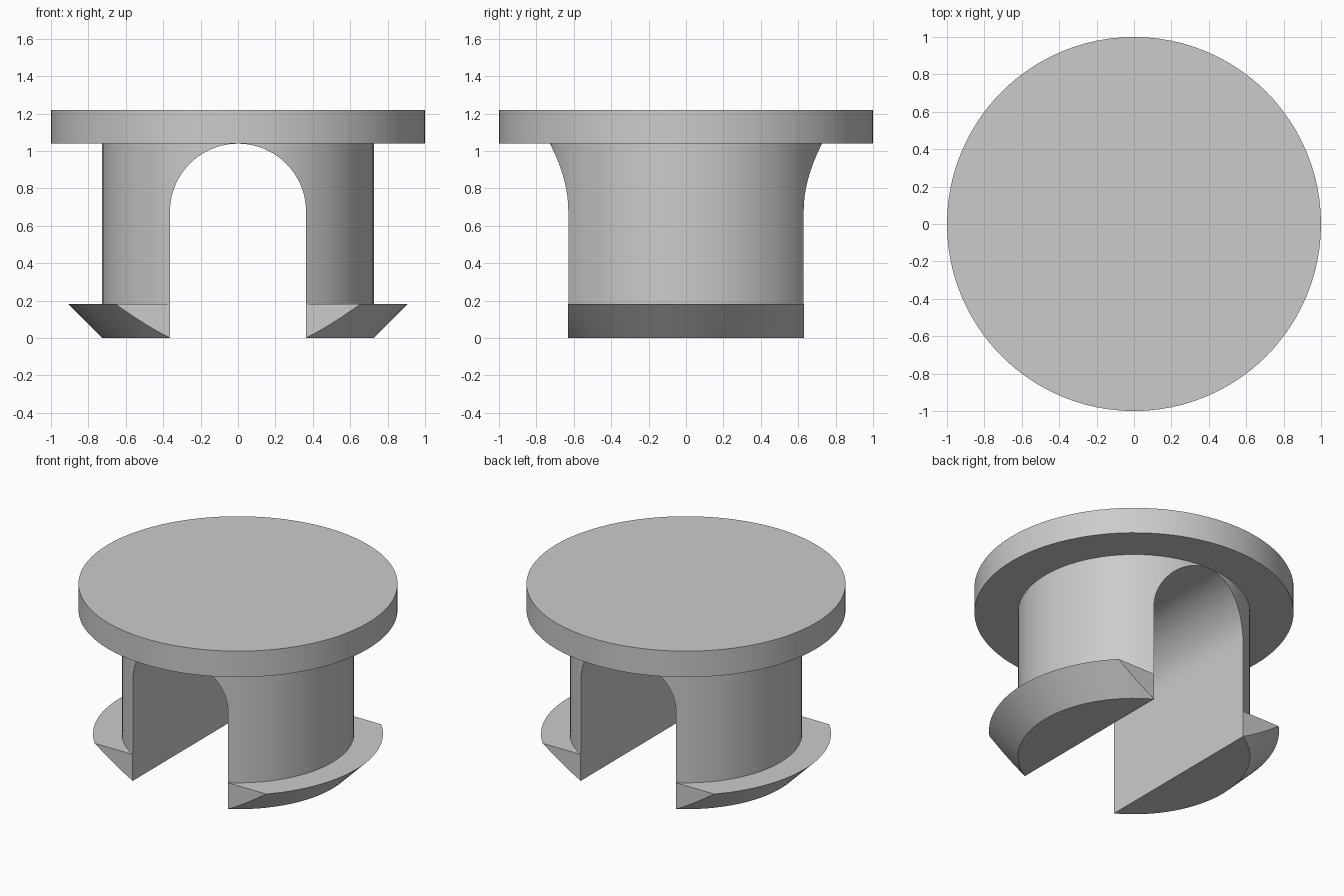
import bpy, bmesh, math

if "Cube" in bpy.data.objects:
    bpy.data.objects.remove(bpy.data.objects["Cube"], do_unlink=True)

SEGMENTS = 96
CAP_R, CAP_TOP, CAP_BOTTOM = 1.0, 1.22, 1.04
STEM_R, LIP_R, LIP_TOP = 0.727, 0.909, 0.182
SLOT_R, SLOT_SPRING = 0.364, 0.675
FLAT_Y = 0.63

grey = bpy.data.materials.new("plain grey")
grey.use_nodes = True
grey.diffuse_color = (0.6, 0.6, 0.6, 1)
grey.node_tree.nodes["Principled BSDF"].inputs["Base Color"].default_value = (0.6, 0.6, 0.6, 1)


def finish(name, bm):
    bmesh.ops.recalc_face_normals(bm, faces=bm.faces)
    mesh = bpy.data.meshes.new(name)
    bm.to_mesh(mesh)
    bm.free()
    mesh.materials.append(grey)
    obj = bpy.data.objects.new(name, mesh)
    bpy.context.collection.objects.link(obj)
    return obj


def lathe(name, profile):
    """Stack rings of (radius, height) and close both ends."""
    bm = bmesh.new()
    angles = [2 * math.pi * i / SEGMENTS for i in range(SEGMENTS)]
    rings = [[bm.verts.new((r * math.cos(a), r * math.sin(a), z)) for a in angles]
             for r, z in profile]
    for low, high in zip(rings, rings[1:]):
        for i in range(SEGMENTS):
            j = (i + 1) % SEGMENTS
            bm.faces.new((low[i], low[j], high[j], high[i]))
    bm.faces.new(rings[0][::-1])
    bm.faces.new(rings[-1])
    return finish(name, bm)


def extrude_y(name, outline, y0, y1):
    """Extrude an (x, z) outline along y."""
    bm = bmesh.new()
    face = bm.faces.new([bm.verts.new((x, y0, z)) for x, z in outline])
    moved = bmesh.ops.extrude_face_region(bm, geom=[face])["geom"]
    bmesh.ops.translate(bm, vec=(0, y1 - y0, 0),
                        verts=[v for v in moved if isinstance(v, bmesh.types.BMVert)])
    return finish(name, bm)


# Cap, stem and flared snap lip in one turned body
body = lathe("snap_plug_body", [(STEM_R, 0), (LIP_R, LIP_TOP), (STEM_R, LIP_TOP),
                                (STEM_R, CAP_BOTTOM), (CAP_R, CAP_BOTTOM), (CAP_R, CAP_TOP)])

# Round-topped slot that splits the stem into two legs
arch = [(SLOT_R * math.cos(math.pi * i / 48), SLOT_SPRING + SLOT_R * math.sin(math.pi * i / 48))
        for i in range(49)]
cutters = [extrude_y("slot_cutter", [(-SLOT_R, -0.2), (SLOT_R, -0.2)] + arch, -1.5, 1.5)]

# Flat ends of the lips, front and back
block = [(-1.5, -0.2), (1.5, -0.2), (1.5, 0.4), (-1.5, 0.4)]
for side, name in ((-1, "front_flat_cutter"), (1, "back_flat_cutter")):
    cutters.append(extrude_y(name, block, side * FLAT_Y, side * 1.5))

for cutter in cutters:
    cutter.hide_render = True
    cut = body.modifiers.new(cutter.name, "BOOLEAN")
    cut.operation = "DIFFERENCE"
    cut.solver = "EXACT"
    cut.object = cutter

# Apply the cuts and remove the helpers
bpy.ops.object.select_all(action="DESELECT")
body.select_set(True)
bpy.context.view_layer.objects.active = body
for cutter in cutters:
    bpy.ops.object.modifier_apply(modifier=cutter.name)
for cutter in cutters:
    bpy.data.objects.remove(cutter, do_unlink=True)

bpy.ops.object.shade_smooth_by_angle(angle=math.radians(30))
